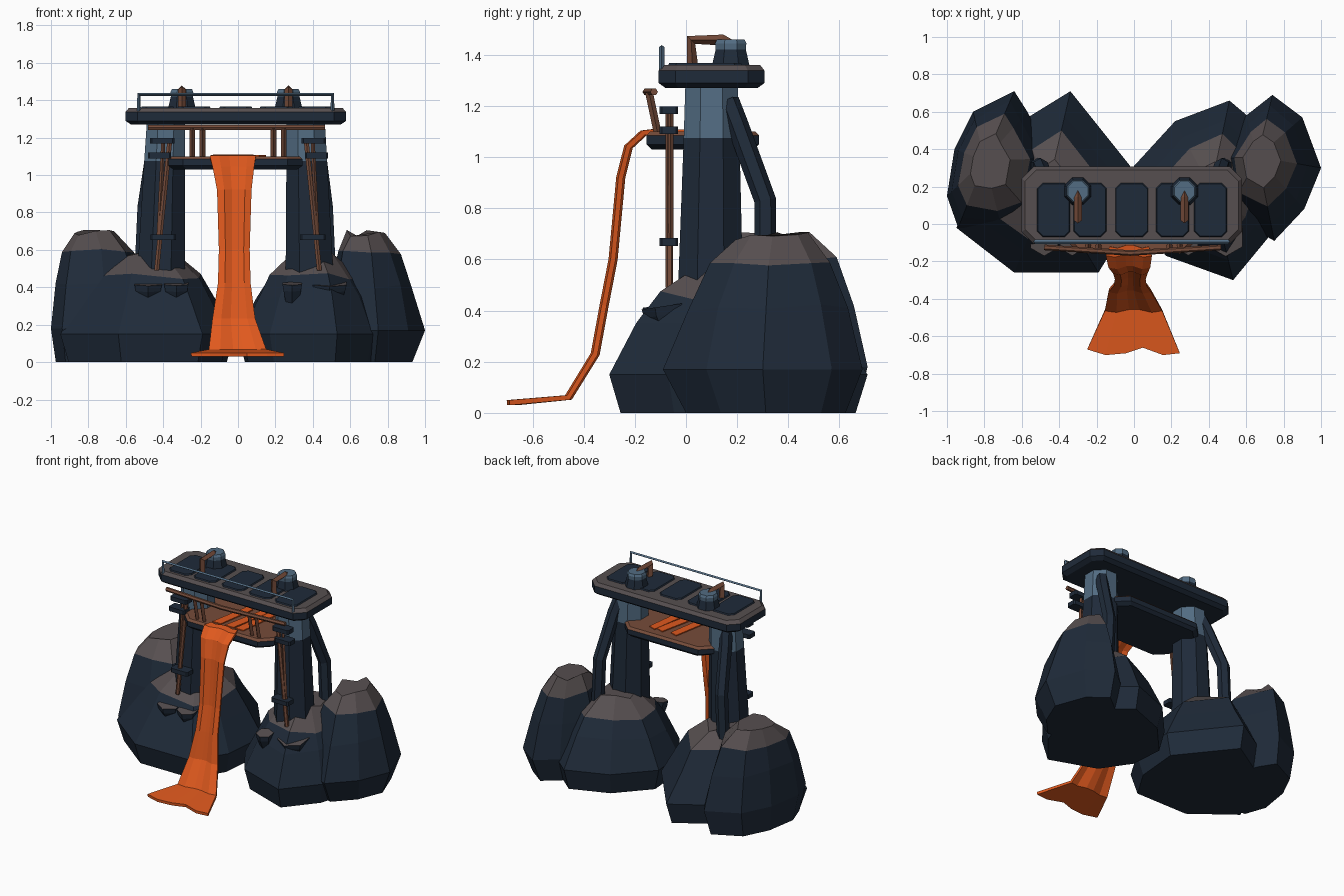
import bpy, bmesh, math, random
from mathutils import Vector

random.seed(4)
if "Cube" in bpy.data.objects:
    bpy.data.objects.remove(bpy.data.objects["Cube"], do_unlink=True)


def material(name, rgb):
    m = bpy.data.materials.new(name)
    m.use_nodes = True
    m.diffuse_color = (*rgb, 1)
    m.node_tree.nodes["Principled BSDF"].inputs["Base Color"].default_value = (*rgb, 1)
    return m


NAVY = material("dark_navy", (.0135, .0235, .041))
GREY = material("ash_grey", (.094, .078, .08))
STEEL = material("steel_blue", (.085, .15, .225))
RUST = material("rust_brown", (.18, .072, .042))
LAVA = material("molten_orange", (.74, .1, .013))


def add_object(name, mesh):
    obj = bpy.data.objects.new(name, mesh)
    bpy.context.collection.objects.link(obj)
    return obj


def loft(name, rings, mats, rule=None, closed=True):
    """Skin a stack of equal rings; rule(face) picks the material index."""
    bm = bmesh.new()
    rows = [[bm.verts.new(p) for p in ring] for ring in rings]
    n = len(rows[0])
    for a, b in zip(rows, rows[1:]):
        for i in range(n if closed else n - 1):
            j = (i + 1) % n
            bm.faces.new((a[i], a[j], b[j], b[i]))
    if closed:
        bm.faces.new(rows[0][::-1])
        bm.faces.new(rows[-1])
    bmesh.ops.recalc_face_normals(bm, faces=bm.faces)
    bm.normal_update()
    if rule:
        for f in bm.faces:
            f.material_index = int(rule(f))
    mesh = bpy.data.meshes.new(name)
    for m in mats:
        mesh.materials.append(m)
    bm.to_mesh(mesh)
    bm.free()
    return add_object(name, mesh)


def octagon(cx, cy, hx, hy, cut, z):
    """Rectangle with cut corners."""
    c = [(hx, hy - cut), (hx - cut, hy), (cut - hx, hy), (-hx, hy - cut),
         (-hx, cut - hy), (cut - hx, -hy), (hx - cut, -hy), (hx, cut - hy)]
    return [(cx + x, cy + y, z) for x, y in c]


def circle(cx, cy, r, z, n=8, tilt=0):
    ring = []
    for i in range(n):
        a = math.tau * (i + .5) / n
        ring.append((cx + r * math.cos(a), cy + r * math.sin(a), z + tilt * r * math.sin(a)))
    return ring


def box(name, centre, half, mat):
    x, y, z = centre
    hx, hy, hz = half
    cut = min(hx, hy) * .25
    return loft(name, [octagon(x, y, hx, hy, cut, z - hz),
                       octagon(x, y, hx, hy, cut, z + hz)], [mat])


def tube(name, points, r, mat, resolution=0):
    curve = bpy.data.curves.new(name, "CURVE")
    curve.dimensions = "3D"
    curve.bevel_depth = r
    curve.bevel_resolution = resolution
    curve.use_fill_caps = True
    s = curve.splines.new("POLY")
    s.use_smooth = False
    s.points.add(len(points) - 1)
    for p, co in zip(s.points, points):
        p.co = (*co, 1)
    tmp = add_object(name + "_path", curve)
    bpy.context.view_layer.update()
    deps = bpy.context.evaluated_depsgraph_get()
    mesh = bpy.data.meshes.new_from_object(tmp.evaluated_get(deps))
    bpy.data.objects.remove(tmp, do_unlink=True)
    mesh.materials.clear()
    mesh.materials.append(mat)
    return add_object(name, mesh)


# Boulders: one outline scaled through several heights, ash on the crown
def rock(name, outline, centre, levels, crown):
    c = Vector(centre)
    rings = []
    for z, s in levels:
        j = .018 if z > .2 else 0
        ring = []
        for p in outline:
            q = c + (Vector(p) - c) * s * random.uniform(1 - 2 * j, 1 + 2 * j)
            ring.append((q.x, q.y, z + random.uniform(-j, j)))
        rings.append(ring)
    loft(name, rings, [NAVY, GREY],
         lambda f: f.calc_center_median().z > crown and f.normal.z > 0)


INNER = [(0, .91), (.15, 1), (.34, .76), (.46, .6), (.57, .3)]
rock("right_outer_boulder", [(-1, .15), (-.96, .4), (-.86, .6), (-.64, .71), (-.57, .6),
     (-.45, .35), (-.5, 0), (-.7, -.05), (-.94, -.02)], (-.8, .34),
     [(0, .87), (.18, 1), (.42, .85), (.6, .68), (.69, .38)], .6)
rock("left_outer_boulder", [(1, .3), (.9, .57), (.74, .69), (.6, .58), (.45, .35),
     (.5, .05), (.75, -.09), (.91, .08)], (.66, .36),
     [(0, .8), (.17, 1), (.41, .81), (.58, .6), (.69, .36)], .59)
rock("right_inner_boulder", [(-.95, -.02), (-.64, -.26), (-.19, -.26), (-.05, -.03),
     (-.02, .31), (-.34, .71), (-.6, .55), (-.8, .3)], (-.46, .19), INNER, .47)
rock("left_inner_boulder", [(.53, -.3), (.17, -.17), (.02, .05), (0, .31), (.22, .55),
     (.51, .66), (.7, .5), (.8, .2), (.72, -.07)], (.41, .19), INNER, .47)

# Rock ledges on the boulder fronts
for x, r in ((-.48, .085), (-.33, .075), (.29, .06), (.49, .105)):
    y = -.16 + r * .87
    loft("rock_ledge", [circle(x, y + .02, r * .6, .3, 6), circle(x, y, r * .9, .385, 6, .15),
                        circle(x, y, r, .42, 6, .15)], [NAVY, GREY], lambda f: f.normal.z > .8)

# Pillars, rear braces and ladder poles on each side
for side, sgn, top, foot in (("right", -1, -.385, -.415), ("left", 1, .362, .385)):
    mid = top + (foot - top) * .25
    loft(side + "_pillar", [circle(foot, .095, .142, .35), circle(mid, .1, .118, 1.075),
                            circle(top, .1, .111, 1.28)], [NAVY, STEEL],
         lambda f: f.calc_center_median().z > 1.08)
    tube(side + "_rear_brace", [(top + sgn * .05, .165, 1.22), (top + sgn * .07, .2, 1.13),
                                (foot + sgn * .085, .31, .83), (foot + sgn * .1, .31, .5)],
         .043, NAVY, 1)
    pole_top, pole_foot = sgn * .365, sgn * .435
    tube(side + "_ladder_pole", [(pole_top, -.065, 1.18), (pole_foot, -.065, .49)], .015, RUST, 1)
    tube(side + "_ladder_stay", [(pole_top + sgn * .035, -.06, 1.17),
                                 (pole_foot - sgn * .01, -.06, .66)], .011, RUST)
    for x, z, w in ((.405, 1.183, .065), (.42, 1.105, .062), (.4, .668, .068)):
        box(side + "_ladder_rung", (sgn * x, -.067, z), (w, .036, .015), NAVY)

# Bridge between the pillars with molten streaks
loft("bridge_platform", [octagon(-.015, .065, .33, .2, .07, 1.03),
                         octagon(-.015, .065, .36, .22, .08, 1.05),
                         octagon(-.015, .065, .36, .22, .08, 1.085),
                         octagon(-.015, .065, .345, .205, .075, 1.1)],
     [NAVY, RUST], lambda f: f.normal.z > .3)
for x, lean in ((-.1, .05), (0, .06), (.08, .04)):
    loft("molten_streak", [[(x - .033, -.1, z), (x + .033, -.1, z),
                            (x + lean + .03, .2, z), (x + lean - .025, .22, z)]
                           for z in (1.1, 1.107)], [LAVA])

# Handrail in front of the bridge
tube("bridge_handrail", [(-.48, -.125, 1.255), (-.02, -.155, 1.255), (.465, -.125, 1.255)],
     .015, RUST, 1)
for x in (-.245, -.19, .19, .245):
    tube("handrail_post", [(x, -.11, 1.09), (x, -.145, 1.255)], .015, RUST)

# Molten fall: y, z, left edge, right edge down the flow
FLOW = [(-.12, 1.1, -.13, .08), (-.165, 1.095, -.15, .095), (-.225, 1.04, -.135, .085),
        (-.255, .92, -.11, .07), (-.285, .6, -.1, .06), (-.32, .42, -.105, .065),
        (-.355, .23, -.135, .09), (-.46, .06, -.155, .15), (-.69, .04, -.25, .245)]
rows = []
for k, (y, z, x0, x1) in enumerate(FLOW):
    last = k == len(FLOW) - 1
    row = []
    for i, t in enumerate((0, .2, .42, .6, .82, 1)):
        ripple = (0, -.008, .008, .008, -.008, 0)[i]
        fringe = (.02, -.01, 0, .03, -.01, 0)[i]
        row.append((x0 + (x1 - x0) * t, y + (fringe if last else ripple), z))
    rows.append(row)
fall = loft("molten_fall", rows, [LAVA], closed=False)
thick = fall.modifiers.new("thickness", "SOLIDIFY")
thick.thickness = .02
thick.offset = 0

# Roof slab with raised plates
CX, CY = -.012, .1
loft("roof_slab", [octagon(CX, CY, .56, .18, .05, 1.27), octagon(CX, CY, .59, .207, .065, 1.29),
                   octagon(CX, CY, .59, .207, .065, 1.338), octagon(CX, CY, .57, .19, .06, 1.36)],
     [NAVY, GREY], lambda f: f.normal.z > .3)
for x in (-.43, -.235, -.012, .205, .41):
    loft("roof_plate", [octagon(x, .075, .088, .145, .03, 1.36),
                        octagon(x, .075, .083, .14, .028, 1.368)], [NAVY])

# Chimneys with bent exhaust pipes
for x in (-.3, .27):
    loft("chimney", [circle(x, .175, .08, 1.355), circle(x, .175, .064, 1.42),
                     circle(x, .175, .066, 1.445), circle(x, .175, .058, 1.46)],
         [NAVY, STEEL], lambda f: f.calc_center_median().z > 1.43)
    tube("exhaust_pipe", [(x, .17, 1.44), (x, .14, 1.458), (x, .02, 1.458), (x, .025, 1.36)],
         .022, RUST)

# Roof railing
tube("roof_rail", [(-.53, -.095, 1.34), (-.53, -.095, 1.43), (.505, -.095, 1.43),
                   (.505, -.095, 1.34)], .011, STEEL)
